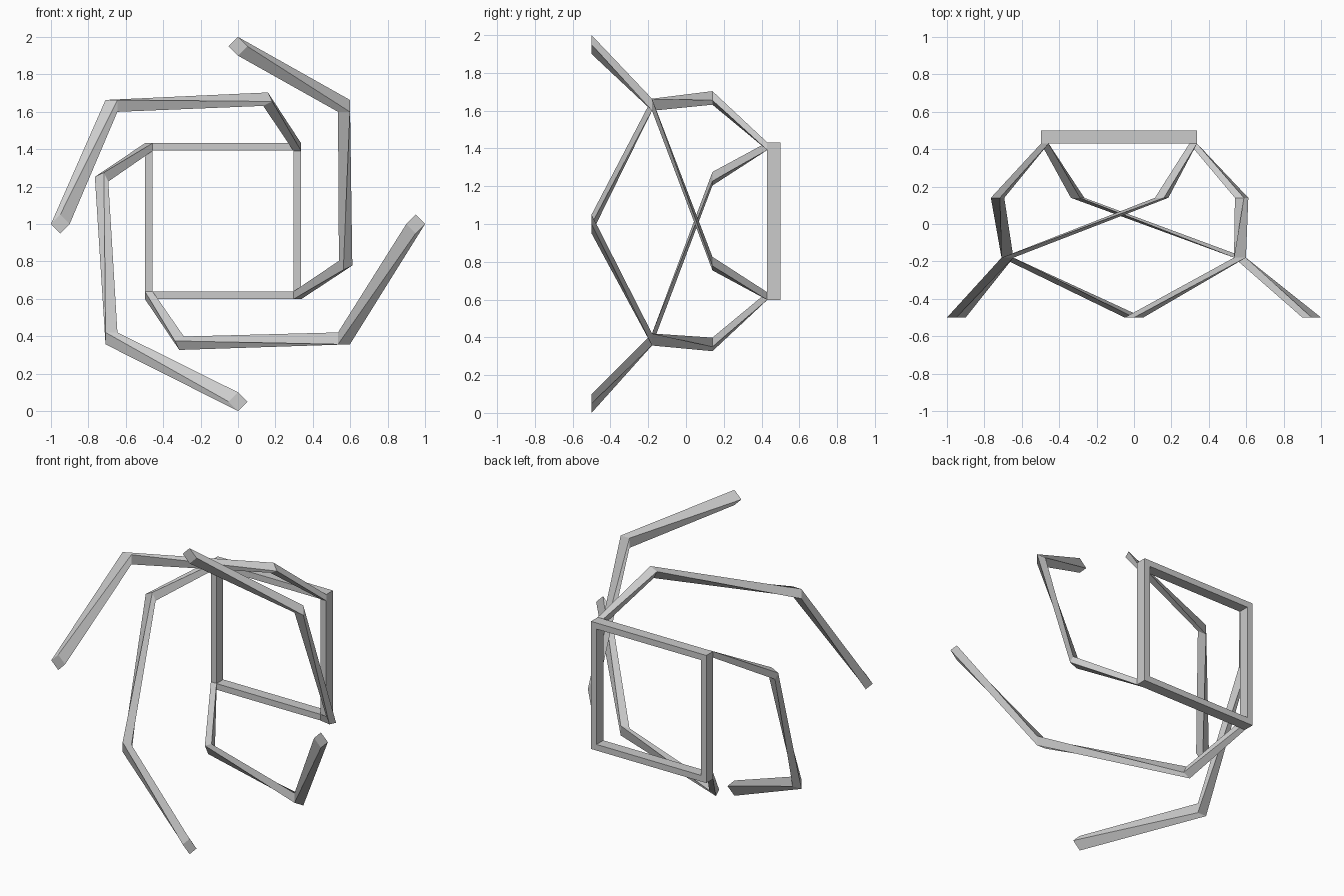
import bpy, bmesh
from math import radians, cos, sin

if "Cube" in bpy.data.objects:
    bpy.data.objects.remove(bpy.data.objects["Cube"])

# Levels from back to front: y, centre x, centre z, radius, angle, section half diagonal
LEVELS = [
    (0.43, -0.08, 1.015, 0.561, 45, 0.029),
    (0.14, -0.077, 1.015, 0.69, 71, 0.038),
    (-0.18, -0.055, 1.01, 0.879, 135, 0.045),
    (-0.50, 0.0, 1.0, 0.95, 180, 0.05),
]


def add_object(name, bm):
    bmesh.ops.recalc_face_normals(bm, faces=bm.faces)
    mesh = bpy.data.meshes.new(name)
    bm.to_mesh(mesh)
    bm.free()
    obj = bpy.data.objects.new(name, mesh)
    bpy.context.collection.objects.link(obj)


def loft(name, rings, closed):
    """Skin a chain of four-sided sections, as a closed loop or with end caps."""
    bm = bmesh.new()
    rows = [[bm.verts.new(p) for p in ring] for ring in rings]
    pairs = list(zip(rows, rows[1:]))
    if closed:
        pairs.append((rows[-1], rows[0]))
    else:
        bm.faces.new(rows[0])
        bm.faces.new(rows[-1])
    for a, b in pairs:
        for k in range(4):
            j = (k + 1) % 4
            bm.faces.new((a[k], a[j], b[j], b[k]))
    add_object(name, bm)


def section(level, turn):
    """Square section lying in a plane of constant y, one corner pointing outward."""
    y, cx, cz, r, angle, h = level
    a = radians(angle + turn)
    x, z = cx + r * cos(a), cz + r * sin(a)
    return [(x + h * cos(a + radians(90 * k)), y, z + h * sin(a + radians(90 * k)))
            for k in range(4)]


# Four spiralling arms
for i in range(4):
    loft(f"spiral_arm_{i + 1}", [section(lv, 90 * i) for lv in LEVELS], False)

# Square frame at the back
OUT, INN = 0.417, 0.377
frame = []
for sx, sz in ((1, 1), (-1, 1), (-1, -1), (1, -1)):
    frame.append([(-0.08 + sx * s, y, 1.015 + sz * s)
                  for s, y in ((OUT, 0.43), (OUT, 0.5), (INN, 0.5), (INN, 0.43))])
loft("back_frame", frame, True)
